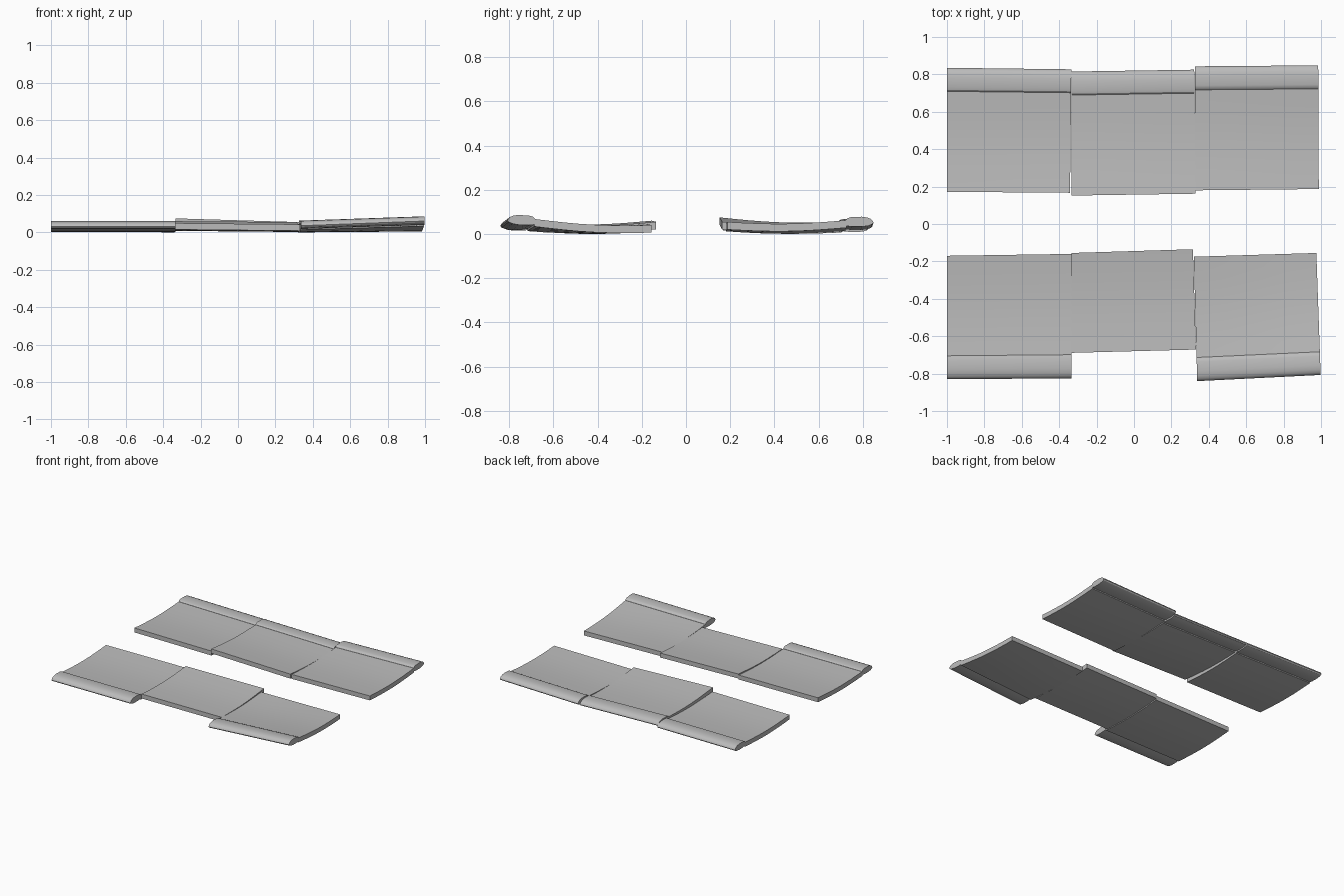
import bpy
import bmesh
import math

cube = bpy.data.objects.get("Cube")
if cube:
    bpy.data.objects.remove(cube, do_unlink=True)

concrete = bpy.data.materials.new("concrete_grey")
concrete.use_nodes = True
GREY = (0.5, 0.5, 0.5, 1.0)
concrete.diffuse_color = GREY
concrete.node_tree.nodes["Principled BSDF"].inputs["Base Color"].default_value = GREY

SEAM = 0.81      # share of the tile depth where the kerb begins
STEP = 0.013     # kerb height above the paving
THICK = 0.034    # paving thickness

# Cross-sections: (share of depth from inner edge, height below kerb-top plane)
top = []
for i in range(9):
    s = i / 8
    t = s * (SEAM + 0.005)
    top.append((t, -STEP * s - 0.012 * math.sin(math.pi * s)))
SLAB = top + [(t, h - THICK) for t, h in reversed(top)]
KERB = [(SEAM, -0.038), (SEAM, -0.012), (SEAM + 0.012, -0.004), (SEAM + 0.035, 0.0),
        (0.92, 0.0), (0.955, -0.004), (0.98, -0.011), (0.994, -0.02), (1.0, -0.029),
        (0.992, -0.036), (0.965, -0.042), (0.92, -0.045), (0.85, -0.043)]


def mix(a, b, f):
    return a + (b - a) * f


def loft(name, profile, x_in, x_out, y_in, y_out, z_in, z_out, segments=4):
    """Sweep a section along x over a gently twisted four-cornered patch."""
    bm = bmesh.new()
    rings = []
    for i in range(segments + 1):
        f = i / segments
        ring = []
        for t, h in profile:
            x = mix(mix(*x_in, f), mix(*x_out, f), t)
            y = mix(mix(*y_in, f), mix(*y_out, f), t)
            z = mix(mix(*z_in, f), mix(*z_out, f), t) + h
            ring.append(bm.verts.new((x, y, z)))
        rings.append(ring)
    n = len(profile)
    for a, b in zip(rings, rings[1:]):
        for j in range(n):
            k = (j + 1) % n
            bm.faces.new((a[j], a[k], b[k], b[j]))
    bm.faces.new(rings[0])
    bm.faces.new(rings[-1])
    bmesh.ops.recalc_face_normals(bm, faces=bm.faces)
    mesh = bpy.data.meshes.new(name)
    bm.to_mesh(mesh)
    bm.free()
    mesh.materials.append(concrete)
    obj = bpy.data.objects.new(name, mesh)
    bpy.context.collection.objects.link(obj)
    bpy.ops.object.select_all(action="DESELECT")
    obj.select_set(True)
    bpy.context.view_layer.objects.active = obj
    bpy.ops.object.shade_smooth_by_angle(angle=math.radians(30))


# name, inner x, outer x, inner y, outer y, inner z, kerb-top z, has kerb
# (each pair runs from the -x end to the +x end)
TILES = [
    ("front_right", (-1, -.335), (-1, -.335), (-.17, -.16), (-.83, -.825), (.05, .05), (.061, .061), True),
    ("front_middle", (-.335, .315), (-.335, .335), (-.155, -.135), (-.81, -.793), (.06, .055), (.063, .056), False),
    ("front_left", (.32, .975), (.338, .998), (-.175, -.155), (-.84, -.807), (.044, .04), (.065, .09), True),
    ("back_right", (-1, -.342), (-1, -.335), (.172, .167), (.835, .827), (.05, .05), (.061, .058), True),
    ("back_middle", (-.335, .33), (-.335, .322), (.152, .162), (.815, .825), (.075, .055), (.066, .053), True),
    ("back_left", (.328, .988), (.326, .985), (.18, .187), (.843, .848), (.046, .054), (.064, .08), True),
]

for name, xi, xo, yi, yo, zi, zo, has_kerb in TILES:
    loft(name + "_paving", SLAB, xi, xo, yi, yo, zi, zo)
    if has_kerb:
        loft(name + "_kerb", KERB, xi, xo, yi, yo, zi, zo)
